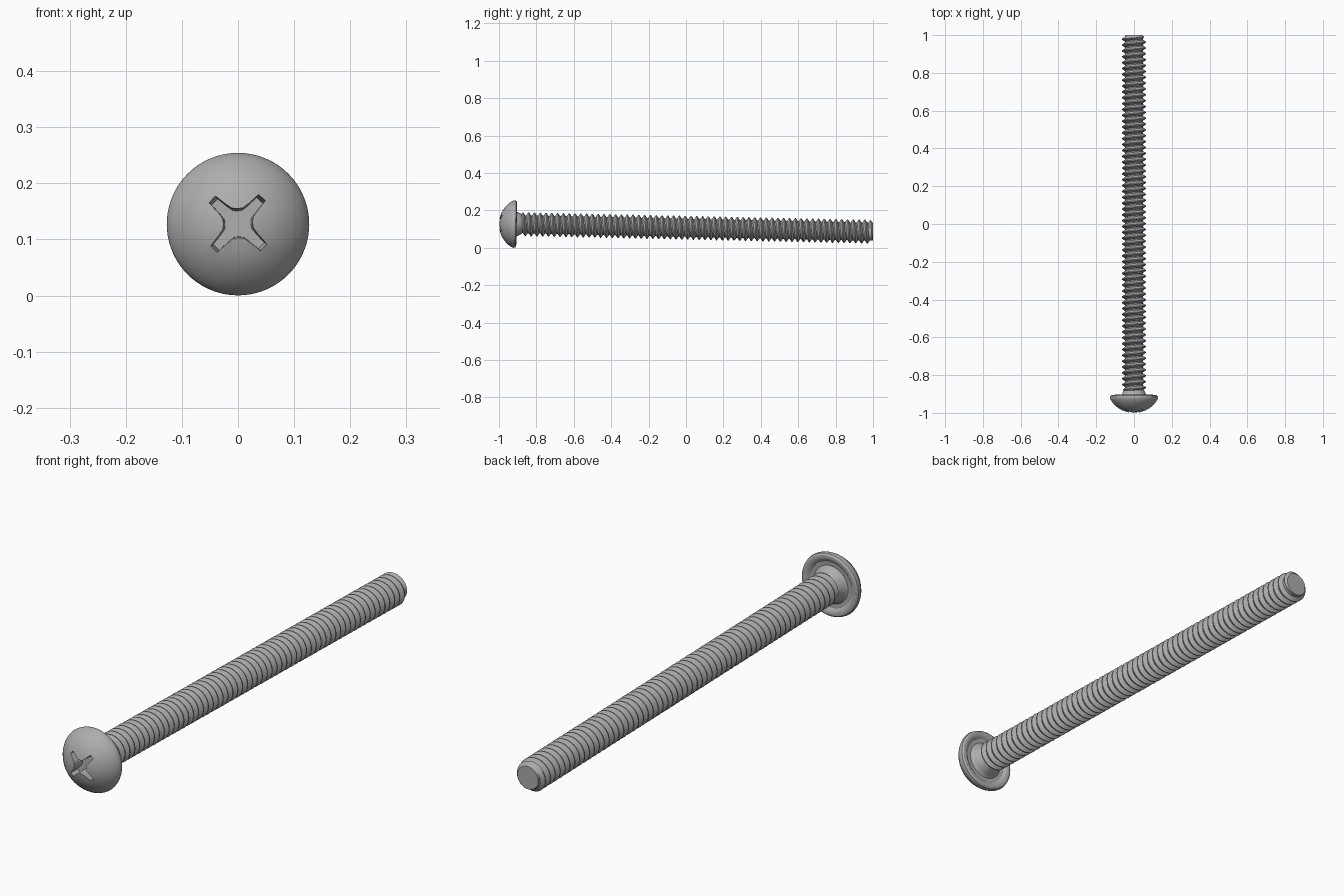
import bpy, bmesh, math
from mathutils import Matrix

cube = bpy.data.objects.get("Cube")
if cube:
    bpy.data.objects.remove(cube, do_unlink=True)

steel = bpy.data.materials.new("grey steel")
steel.use_nodes = True
steel.diffuse_color = (0.42, 0.42, 0.42, 1)
steel.node_tree.nodes["Principled BSDF"].inputs["Base Color"].default_value = (0.42, 0.42, 0.42, 1)

# The screw axis runs along local +y from the tip of the head, tilted slightly down
PLACE = Matrix.Translation((0, -1, 0.129)) @ Matrix.Rotation(-0.0215, 4, 'X')


def make_object(name, bm):
    bmesh.ops.recalc_face_normals(bm, faces=bm.faces)
    mesh = bpy.data.meshes.new(name)
    bm.to_mesh(mesh)
    bm.free()
    mesh.materials.append(steel)
    obj = bpy.data.objects.new(name, mesh)
    bpy.context.collection.objects.link(obj)
    obj.matrix_world = PLACE
    return obj


def activate(obj):
    bpy.ops.object.select_all(action='DESELECT')
    obj.select_set(True)
    bpy.context.view_layer.objects.active = obj


def lathe(name, profile, segments):
    """Spin (radius, y) points around the y axis."""
    bm = bmesh.new()
    verts = [bm.verts.new((r, y, 0)) for r, y in profile]
    edges = [bm.edges.new(pair) for pair in zip(verts, verts[1:])]
    bmesh.ops.spin(bm, geom=verts + edges, cent=(0, 0, 0), axis=(0, 1, 0),
                   angle=math.tau, steps=segments, use_merge=True)
    bmesh.ops.remove_doubles(bm, verts=bm.verts, dist=1e-5)
    return make_object(name, bm)


# Domed head with rounded rim, undercut ring and filleted neck
head = lathe("domed_head", [
    (0, 0), (0.03, 0.003), (0.06, 0.0125), (0.08, 0.0235), (0.097, 0.037),
    (0.11, 0.05), (0.119, 0.062), (0.125, 0.073), (0.127, 0.081),
    (0.125, 0.089), (0.119, 0.094), (0.111, 0.095), (0.102, 0.093),
    (0.092, 0.085), (0.076, 0.084), (0.069, 0.089), (0.064, 0.1),
    (0.058, 0.112), (0.05, 0.125), (0, 0.125)], 72)

# Cross recess: four arms joined by concave curves, tapering inward
outline = []
for arm in range(4):
    base = math.radians(47 + 90 * arm)
    for along, across in ((0.04, -0.0105), (0.066, -0.0085), (0.066, 0.0085), (0.04, 0.0105)):
        outline.append((along * math.cos(base) - across * math.sin(base),
                        along * math.sin(base) + across * math.cos(base)))
    for step, radius in ((-20, 0.0295), (0, 0.0265), (20, 0.0295)):
        a = base + math.radians(45 + step)
        outline.append((radius * math.cos(a), radius * math.sin(a)))
bm = bmesh.new()
front = [bm.verts.new((x * 1.04, -0.02, z * 1.04)) for x, z in outline]
back = [bm.verts.new((x * 0.86, 0.05, z * 0.86)) for x, z in outline]
bm.faces.new(front)
bm.faces.new(back[::-1])
for i in range(len(outline)):
    j = (i + 1) % len(outline)
    bm.faces.new((front[i], front[j], back[j], back[i]))
cutter = make_object("recess_cutter", bm)
cutter.hide_render = True

bpy.context.view_layer.update()
cut = head.modifiers.new("cross recess", 'BOOLEAN')
cut.operation = 'DIFFERENCE'
cut.solver = 'EXACT'
cut.object = cutter
activate(head)
bpy.ops.object.modifier_apply(modifier=cut.name)
bpy.data.objects.remove(cutter, do_unlink=True)

# Threaded shaft: one tooth profile swept along a right-handed helix
PITCH, SEG = 0.031, 36
START, END = 0.108, 2.0
ROOT, CREST, TIP = 0.048, 0.0635, 0.046
tooth = ((0, ROOT), (0.2, ROOT), (0.53, CREST), (0.67, CREST))
turns = math.ceil((END - START) / PITCH) + 3
bm = bmesh.new()
rows = []
for s in range(turns * SEG + 1):
    a = math.tau * s / SEG
    row = []
    for part, radius in tooth:
        y = START + PITCH * (s / SEG + part - 2)
        y = min(max(y, START), END)
        # chamfer both ends of the thread
        r = min(radius, TIP + (END - y), TIP + (y - START))
        row.append(bm.verts.new((r * math.sin(a), y, r * math.cos(a))))
    rows.append(row)
for s in range(len(rows) - 1):
    strip = list(zip(rows[s], rows[s + 1]))
    if s + 1 + SEG < len(rows):
        strip.append((rows[s + SEG][0], rows[s + 1 + SEG][0]))
    for (p, q), (u, v) in zip(strip, strip[1:]):
        bm.faces.new((p, q, v, u))
bmesh.ops.remove_doubles(bm, verts=bm.verts, dist=1e-5)
bmesh.ops.holes_fill(bm, edges=[e for e in bm.edges if e.is_boundary], sides=0)
shaft = make_object("threaded_shaft", bm)

for obj in (head, shaft):
    activate(obj)
    bpy.ops.object.shade_smooth_by_angle(angle=math.radians(32))
